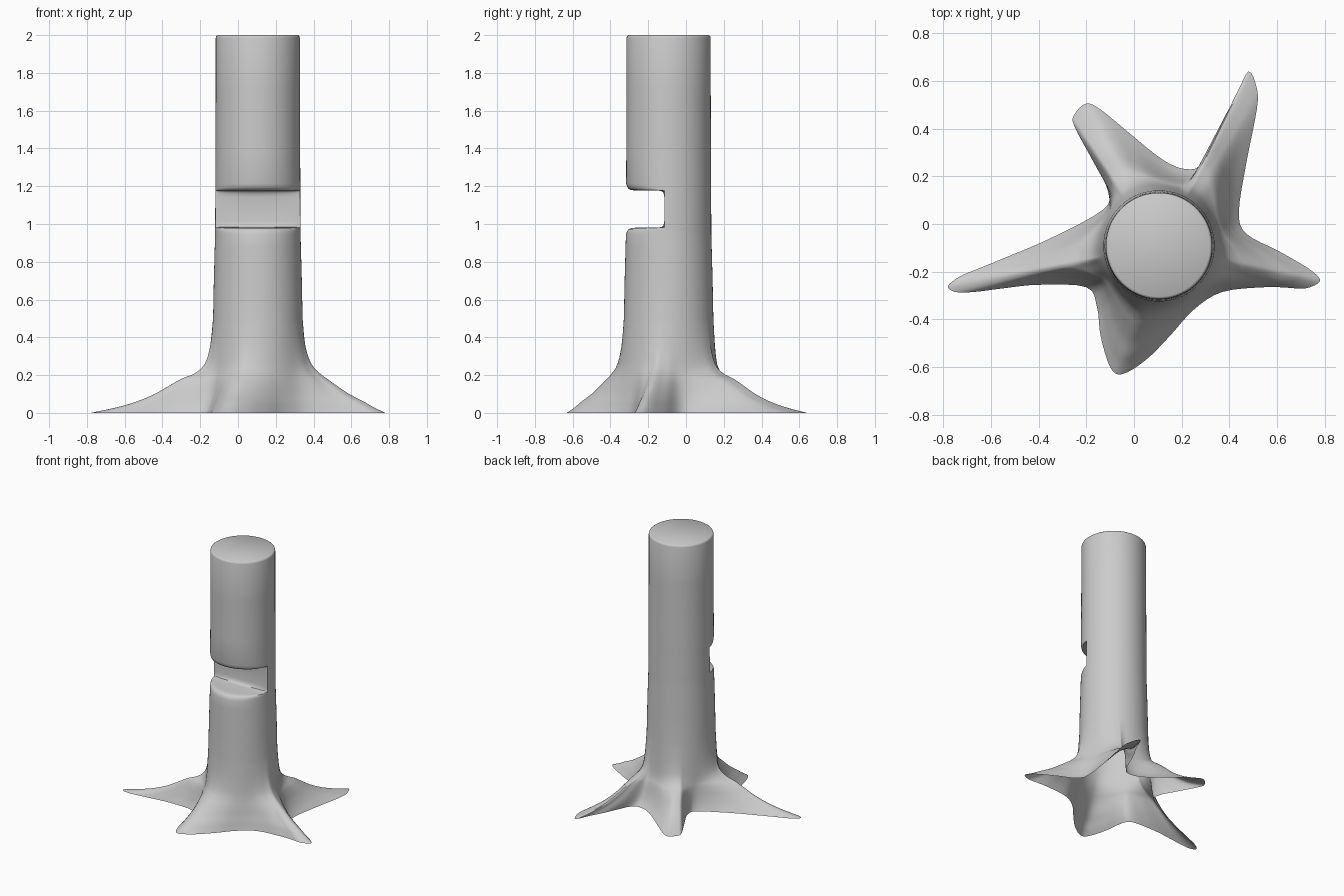
import bpy, bmesh, math

if "Cube" in bpy.data.objects:
    bpy.data.objects.remove(bpy.data.objects["Cube"])

CX, CY = 0.105, -0.092      # trunk axis
WALL = -0.115               # back wall of the notch


def spline(pts, steps, closed):
    """Catmull-Rom through tuples of any size."""
    n, out = len(pts), []
    for i in range(n if closed else n - 1):
        q = [pts[(i + k) % n] if closed else pts[min(max(i + k, 0), n - 1)]
             for k in (-1, 0, 1, 2)]
        for s in range(steps):
            t = s / steps
            out.append(tuple(
                0.5 * (2 * b + (c - a) * t + (2 * a - 5 * b + 4 * c - d) * t * t
                       + (3 * b - a - 3 * c + d) * t ** 3)
                for a, b, c, d in zip(*q)))
    if not closed:
        out.append(pts[-1])
    return out


# Outline of the roots on the ground
outline = spline([
    (.78, -.24), (.75, -.2), (.68, -.155), (.6, -.11), (.47, -.04), (.44, .05),
    (.47, .25), (.515, .48), (.515, .57), (.48, .64), (.43, .54), (.37, .43),
    (.29, .26), (.22, .23), (.12, .27), (-.03, .39), (-.14, .48), (-.2, .505),
    (-.25, .46), (-.25, .41), (-.17, .26), (-.11, .14), (-.13, .06),
    (-.35, -.06), (-.55, -.145), (-.66, -.19), (-.73, -.22), (-.78, -.26),
    (-.75, -.285), (-.67, -.285), (-.55, -.27), (-.4, -.255), (-.2, -.265),
    (-.155, -.35), (-.14, -.47), (-.1, -.6), (-.05, -.63), (.05, -.57),
    (.15, -.47), (.25, -.36), (.37, -.285), (.55, -.265), (.64, -.267),
    (.72, -.27)], 4, True)
N = len(outline)

# Angle on the trunk that each outline point runs up to, evened out a little
angles = []
for x, y in outline:
    a = math.atan2(y - CY, x - CX)
    while angles and a < angles[-1] - math.pi:
        a += math.tau
    angles.append(a)
for _ in range(2):
    wide = [a - math.tau for a in angles] + angles + [a + math.tau for a in angles]
    angles = [sum(wide[N + i - 6:N + i + 7]) / 13 for i in range(N)]

bm = bmesh.new()
rings = []


def add_ring(points):
    ring = [bm.verts.new(p) for p in points]
    if rings:
        low = rings[-1]
        for i in range(N):
            j = (i + 1) % N
            bm.faces.new((low[i], low[j], ring[j], ring[i]))
    rings.append(ring)


def circle(r, z, cut=0.0):
    """Trunk ring; cut presses the front side in towards the notch wall."""
    pts = []
    for a in angles:
        x, y = CX + r * math.cos(a), CY + r * math.sin(a)
        if y < WALL:
            y += (WALL - y) * cut
        pts.append((x, y, z))
    return pts


# Roots: height, trunk radius, spread of the back/left roots, of the front/right roots
flare = spline([
    (0, .25, 1, 1), (.03, .25, .78, .86), (.06, .25, .62, .74),
    (.10, .25, .47, .56), (.14, .25, .36, .42), (.18, .249, .25, .29),
    (.21, .248, .14, .20), (.26, .246, .06, .10), (.36, .242, .02, .03),
    (.5, .237, 0, 0)], 3, False)
for z, r, slim, full in flare:
    pts = []
    for (ox, oy), a, (tx, ty, _) in zip(outline, angles, circle(r, z)):
        w = min(1, 1.4 * max(0, math.cos(a + math.radians(60))))
        f = slim + (full - slim) * w
        pts.append((tx + (ox - tx) * f, ty + (oy - ty) * f, z))
    add_ring(pts)

# Trunk with the notch and a softened top rim: radius, height, cut
for r, z, cut in [
        (.233, .7, 0), (.228, .88, 0), (.226, .945, 0), (.226, .962, .03),
        (.226, .973, .07), (.226, .979, .15), (.226, .981, .3), (.226, .981, .85),
        (.226, .985, .94), (.226, .995, .98), (.226, 1.015, 1), (.225, 1.145, 1),
        (.225, 1.165, .98), (.225, 1.173, .94), (.225, 1.177, .85),
        (.225, 1.177, .3), (.225, 1.179, .15), (.225, 1.185, .07),
        (.225, 1.196, .03), (.225, 1.215, 0), (.224, 1.4, 0), (.223, 1.7, 0),
        (.223, 1.985, 0), (.220, 1.995, 0), (.213, 2.0, 0)]:
    add_ring(circle(r, z, cut))
bm.faces.new(rings[-1])     # flat sawn top; the underside stays open

mesh = bpy.data.meshes.new("tree_trunk")
bm.to_mesh(mesh)
bm.free()
trunk = bpy.data.objects.new("tree_trunk", mesh)
bpy.context.collection.objects.link(trunk)
bpy.context.view_layer.objects.active = trunk
trunk.select_set(True)
bpy.ops.object.shade_smooth_by_angle(angle=math.radians(40))
